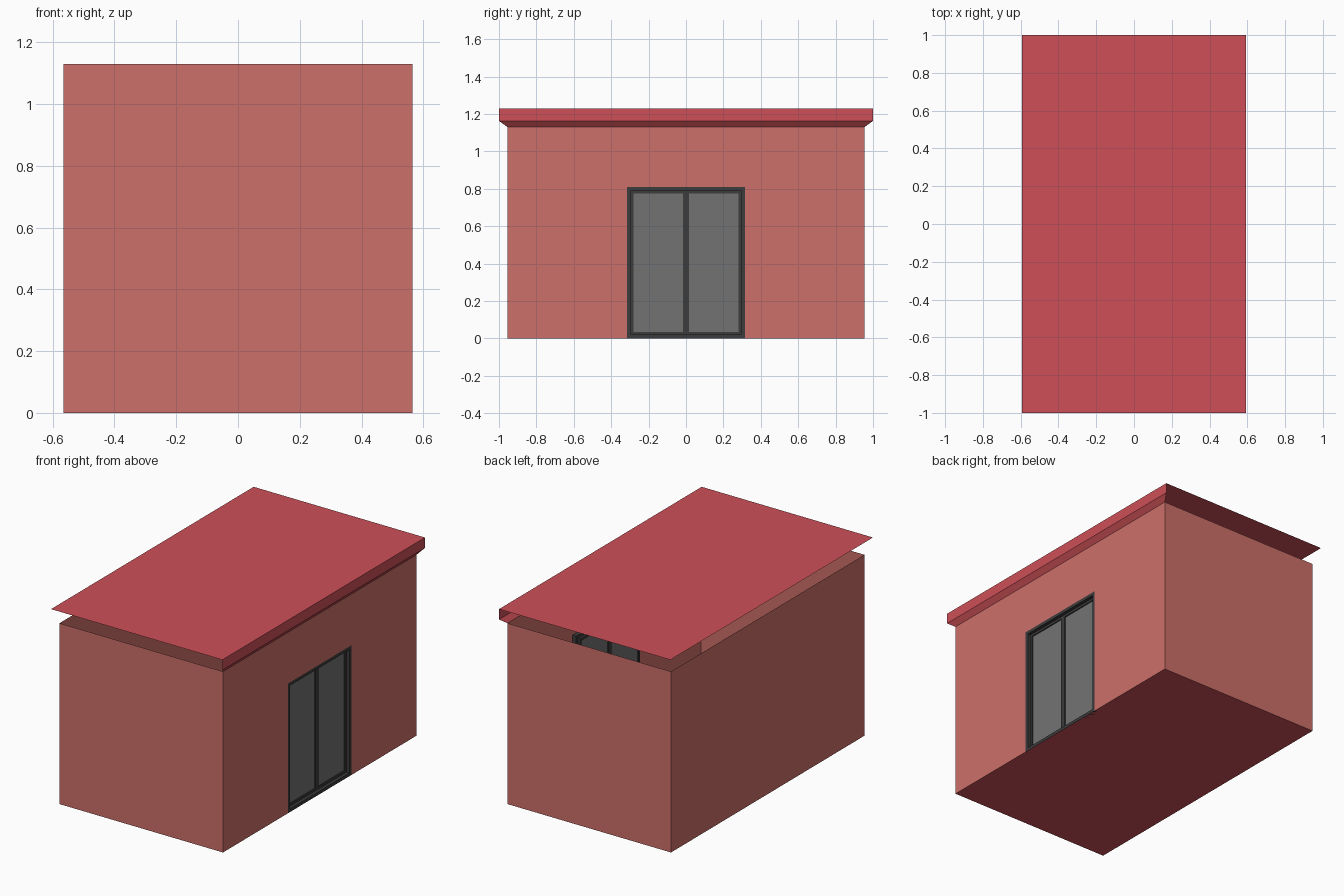
import bpy

if "Cube" in bpy.data.objects:
    bpy.data.objects.remove(bpy.data.objects["Cube"])

def material(name, r, g, b):
    m = bpy.data.materials.new(name)
    m.diffuse_color = (r, g, b, 1)
    m.use_nodes = True
    m.node_tree.nodes["Principled BSDF"].inputs["Base Color"].default_value = m.diffuse_color
    return m

ROOF = material("roof red", 0.61, 0.08, 0.096)
WALL = material("wall terracotta", 0.61, 0.162, 0.142)
FRAME = material("frame charcoal", 0.045, 0.045, 0.045)
GLASS = material("glass grey", 0.171, 0.171, 0.171)

def build(name, verts, faces, mat):
    me = bpy.data.meshes.new(name)
    me.from_pydata(verts, [], faces)
    me.materials.append(mat)
    ob = bpy.data.objects.new(name, me)
    bpy.context.collection.objects.link(ob)
    return ob

def box(name, x0, x1, y0, y1, z0, z1, mat):
    v = [(x, y, z) for x in (x0, x1) for y in (y0, y1) for z in (z0, z1)]
    f = [(0, 1, 3, 2), (4, 6, 7, 5), (0, 4, 5, 1), (2, 3, 7, 6), (0, 2, 6, 4), (1, 5, 7, 3)]
    return build(name, v, f, mat)

def rim(name, x0, x1, y0, y1, z0, z1, t, mat):
    """Rectangular frame in the yz plane with rim width t."""
    v = []
    for x, i in ((x1, 0), (x1, t), (x0, t), (x0, 0)):
        v += [(x, y0 + i, z0 + i), (x, y1 - i, z0 + i), (x, y1 - i, z1 - i), (x, y0 + i, z1 - i)]
    f = []
    for r in range(4):
        for k in range(4):
            a, b, n = r * 4, (r + 1) % 4 * 4, (k + 1) % 4
            f.append((a + k, a + n, b + n, b + k))
    return build(name, v, f, mat)

X, Y, H = 0.565, 0.955, 1.13      # wall half sizes and height
RX, RY, RZ = 0.592, 1.0, 1.228    # roof half sizes and height
D, DH = 0.315, 0.81               # door half width and height

# Thin walls: front, back and left
build("front_wall", [(-X, -Y, 0), (X, -Y, 0), (X, -Y, H), (-X, -Y, H)], [(0, 1, 2, 3)], WALL)
build("back_wall", [(X, Y, 0), (-X, Y, 0), (-X, Y, H), (X, Y, H)], [(0, 1, 2, 3)], WALL)
build("left_wall", [(-X, Y, 0), (-X, -Y, 0), (-X, -Y, H), (-X, Y, H)], [(0, 1, 2, 3)], WALL)

# Right wall with the doorway left open
build("door_wall", [(X, -Y, 0), (X, -D, 0), (X, -D, DH), (X, D, DH), (X, D, 0),
                    (X, Y, 0), (X, Y, H), (X, -Y, H)],
      [(0, 1, 2, 3, 4, 5, 6, 7)], WALL)

# Floor
build("floor", [(-X, -Y, 0), (-X, Y, 0), (X, Y, 0), (X, -Y, 0)], [(0, 1, 2, 3)], ROOF)

# Thin roof: flat top, fascia and sloping soffit on the door side only
build("roof", [(-RX, -RY, RZ), (RX, -RY, RZ), (RX, RY, RZ), (-RX, RY, RZ),
               (RX, -RY, 1.163), (RX, RY, 1.163), (X, -Y, H), (X, Y, H)],
      [(0, 1, 2, 3), (1, 4, 5, 2), (4, 6, 7, 5)], ROOF)

# Sliding door: outer frame, two recessed sashes and glass
rim("door_frame", X - 0.025, X, -D, D, 0, DH, 0.02, FRAME)
for side, a, b in (("front", -D + 0.02, 0), ("back", 0, D - 0.02)):
    rim(side + "_sash", X - 0.04, X - 0.02, a, b, 0.02, DH - 0.02, 0.015, FRAME)
    box(side + "_glass", X - 0.033, X - 0.027, a + 0.015, b - 0.015, 0.035, DH - 0.035, GLASS)
